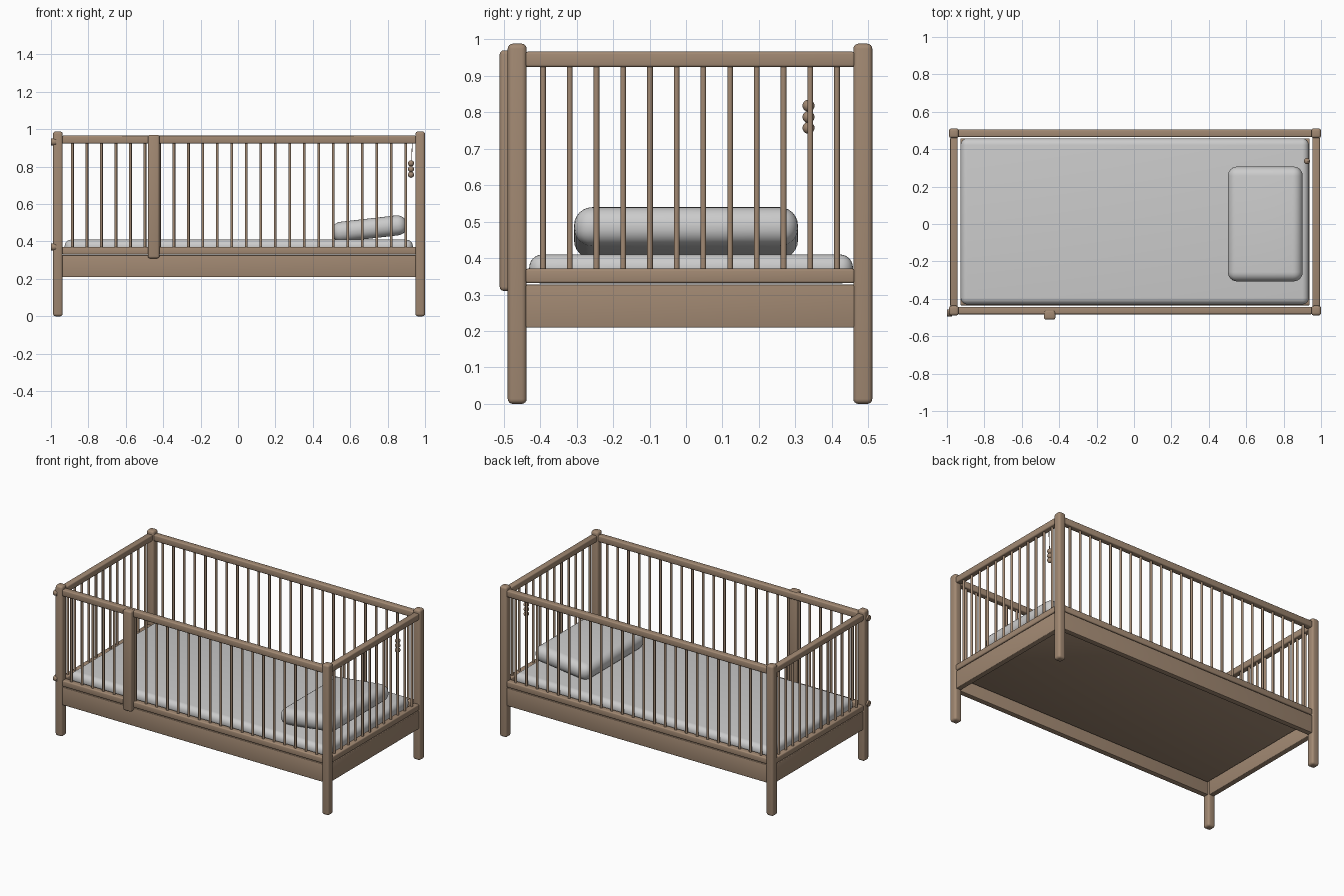
import bpy
from mathutils import Matrix

if "Cube" in bpy.data.objects:
    bpy.data.objects.remove(bpy.data.objects["Cube"])

wood = bpy.data.materials.new("wood")
wood.diffuse_color = (0.36, 0.25, 0.17, 1)
wood.use_nodes = True
wood.node_tree.nodes["Principled BSDF"].inputs["Base Color"].default_value = wood.diffuse_color

# Overall layout: post centres
X0, X1, Y0, Y1 = -0.963, 0.974, -0.463, 0.485
XC, YC = (X0 + X1) / 2, (Y0 + Y1) / 2
POST = 0.052


def finish(name, mat, bevel=0.0, segments=3):
    ob = bpy.context.object
    ob.name = name
    if mat:
        ob.data.materials.append(mat)
    if bevel:
        m = ob.modifiers.new("round", 'BEVEL')
        m.width, m.segments = bevel, segments
        m.limit_method = 'ANGLE'
        bpy.ops.object.modifier_apply(modifier=m.name)
    bpy.ops.object.shade_smooth_by_angle()
    return ob


def box(name, centre, size, bevel=0.006, segments=3, mat=wood):
    bpy.ops.mesh.primitive_cube_add(size=1)
    ob = bpy.context.object
    ob.data.transform(Matrix.Diagonal((*size, 1)))
    ob.location = centre
    return finish(name, mat, bevel, segments)


def rod(name, centre, radius, depth, rot=(0, 0, 0), sides=12, bevel=0.0):
    bpy.ops.mesh.primitive_cylinder_add(vertices=sides, radius=radius, depth=depth,
                                        location=centre, rotation=rot)
    return finish(name, wood, bevel)


# Corner posts
for x, sx in ((X0, "left"), (X1, "right")):
    for y, sy in ((Y0, "front"), (Y1, "back")):
        box(f"{sy}_{sx}_post", (x, y, 0.494), (POST, POST, 0.988), 0.014, 4)

# Rails and aprons on all four sides: (part, z centre, thickness, height)
LX, LY = X1 - X0 - POST + 0.008, Y1 - Y0 - POST + 0.008
for part, z, t, h in (("top_rail", 0.945, 0.04, 0.042),
                      ("lower_rail", 0.351, 0.04, 0.04),
                      ("apron", 0.268, 0.036, 0.118)):
    bev = 0.004 if part == "apron" else 0.007
    for y, s in ((Y0, "front"), (Y1, "back")):
        box(f"{s}_{part}", (XC, y, z), (LX, t, h), bev)
    for x, s in ((X0, "left"), (X1, "right")):
        box(f"{s}_{part}", (x, YC, z), (t, LY, h), bev)

# Bars between the rails
ZB, HB = 0.6475, 0.565
for i in range(24):
    x = XC + (i - 11.5) * 0.0775
    for y, s in ((Y0, "front"), (Y1, "back")):
        rod(f"{s}_bar_{i + 1}", (x, y, ZB), 0.0078, HB)
for i in range(12):
    y = YC + (i - 5.5) * 0.0733
    for x, s in ((X0, "left"), (X1, "right")):
        rod(f"{s}_bar_{i + 1}", (x, y, ZB), 0.0078, HB)

# Base panel under the mattress
box("base_panel", (XC, YC, 0.306), (1.866, 0.892, 0.044), 0.003, 2)

# Mattress and tilted pillow
box("mattress", (0.004, 0.014, 0.37), (1.862, 0.888, 0.08), 0.036, 6, None)
pillow = box("pillow", (0.702, 0, 0.469), (0.402, 0.614, 0.107), 0.05, 6, None)
pillow.rotation_euler[1] = -0.115

# Gate closing strip on the front
box("gate_strip", (-0.451, -0.486, 0.64), (0.062, 0.05, 0.66), 0.011, 3)

# Gate hinges on the left front post
for i, z in enumerate((0.932, 0.371)):
    rod(f"gate_hinge_{i + 1}", (-0.986, -0.475, z), 0.019, 0.028,
        (0, 1.5708, 0), 16, 0.003)

# Hanging beads on a string at the right end
BX, BY = 0.925, 0.336
for i, z in enumerate((0.818, 0.787, 0.757)):
    bpy.ops.mesh.primitive_uv_sphere_add(segments=16, ring_count=10, radius=0.0165,
                                         location=(BX, BY, z))
    finish(f"bead_{i + 1}", wood)
rod("bead_string", (BX + 0.004, BY, 0.855), 0.002, 0.19, (0, 0.04, 0), 6)
